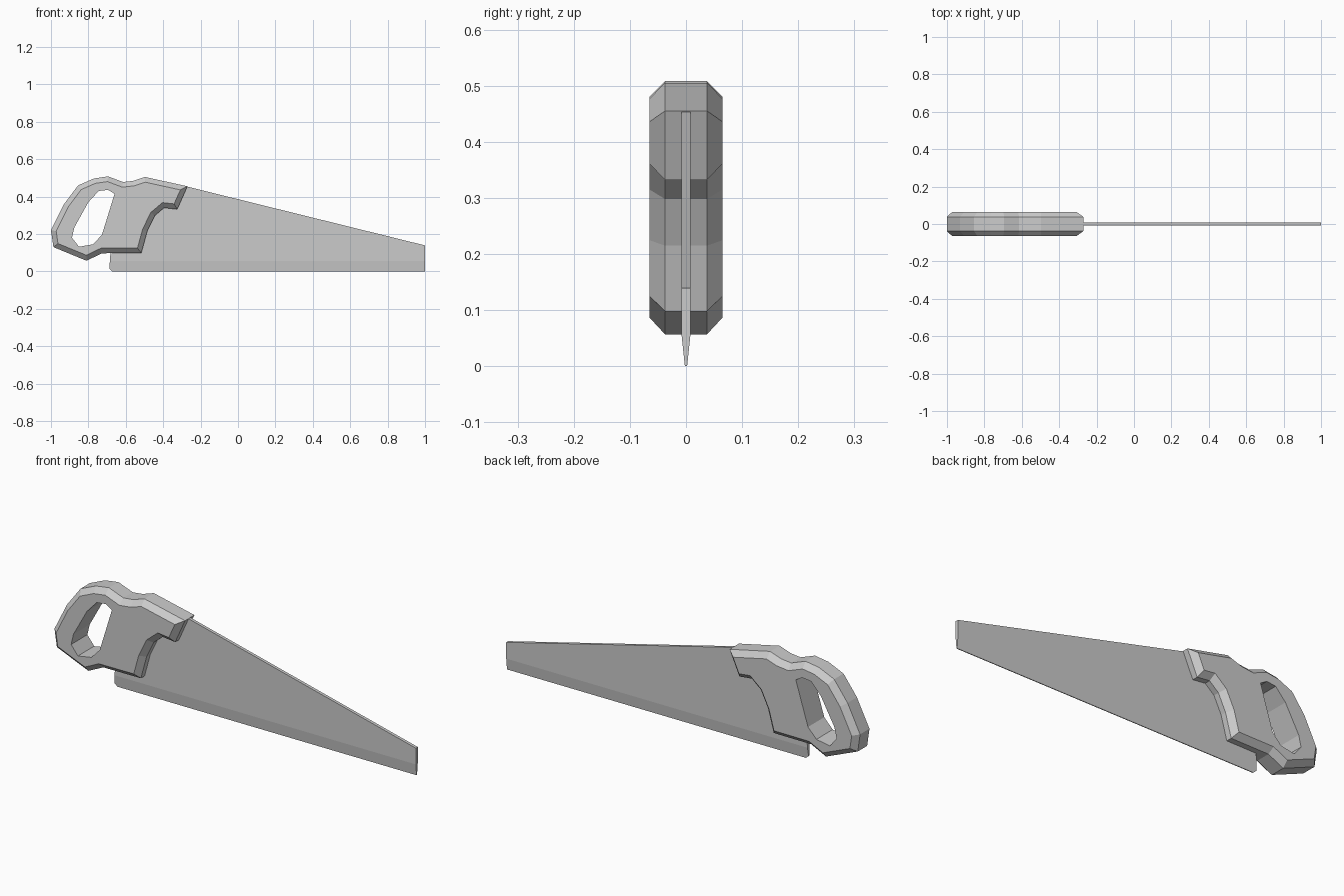
import bpy, bmesh
from mathutils import Vector

if "Cube" in bpy.data.objects:
    bpy.data.objects.remove(bpy.data.objects["Cube"])


def inset(pts, d):
    # mitred inward offset of a counter-clockwise outline
    out = []
    for i, p in enumerate(pts):
        a, p, b = Vector(pts[i - 1]), Vector(p), Vector(pts[(i + 1) % len(pts)])
        u, v = (p - a).normalized(), (b - p).normalized()
        n1, n2 = Vector((-u.y, u.x)), Vector((-v.y, v.x))
        out.append(p + (n1 + n2) * d / (1 + n1.dot(n2)))
    return out


def ring(bm, pts, y):
    return [bm.verts.new((p[0], y, p[1])) for p in pts]


def bridge(bm, r1, r2):
    n = len(r1)
    for i in range(n):
        j = (i + 1) % n
        bm.faces.new((r1[i], r1[j], r2[j], r2[i]))


def fill(bm, *rings):
    edges = []
    for r in rings:
        for i in range(len(r)):
            e = bm.edges.get((r[i - 1], r[i]))
            edges.append(e or bm.edges.new((r[i - 1], r[i])))
    bmesh.ops.triangle_fill(bm, use_beauty=True, edges=edges)


def finish(bm, name):
    bmesh.ops.recalc_face_normals(bm, faces=bm.faces[:])
    me = bpy.data.meshes.new(name)
    bm.to_mesh(me)
    bm.free()
    ob = bpy.data.objects.new(name, me)
    bpy.context.collection.objects.link(ob)
    return ob


# Handle: chamfered outline with a grip hole
outline = [(-.27, .455), (-.497, .505), (-.56, .484), (-.615, .478), (-.695, .508),
           (-.77, .497), (-.855, .46), (-.93, .36), (-1, .22), (-.987, .13),
           (-.81, .057), (-.727, .097), (-.517, .098), (-.485, .215), (-.445, .298),
           (-.395, .340), (-.325, .332)]
hole = [(-.66, .415), (-.70, .285), (-.728, .195), (-.775, .145), (-.85, .132),
        (-.888, .18), (-.875, .235), (-.80, .37), (-.745, .43), (-.695, .436)]
inner = inset(outline, .027)
bm = bmesh.new()
outer_rings = [ring(bm, p, y) for p, y in
               ((inner, -.065), (outline, -.0375), (outline, .0375), (inner, .065))]
hole_rings = [ring(bm, hole, y) for y in (-.065, .065)]
for a, b in zip(outer_rings, outer_rings[1:]):
    bridge(bm, a, b)
bridge(bm, *hole_rings)
fill(bm, outer_rings[0], hole_rings[0])
fill(bm, outer_rings[-1], hole_rings[1])
finish(bm, "handle")

# Blade: thin plate, tapering to the cutting edge
t, e, taper = .008, .002, .057
bm = bmesh.new()
plate = [(-.685, taper), (1, taper), (1, .139), (-.27, .453), (-.60, .42), (-.675, .2)]
edge = [(-.672, 0), (1, 0)]
front, back = ring(bm, plate, -t), ring(bm, plate, t)
f_edge, b_edge = ring(bm, edge, -e), ring(bm, edge, e)
f_heel, b_heel = ring(bm, [(-.688, .014)], -.0035)[0], ring(bm, [(-.688, .014)], .0035)[0]
loop_f = [f_heel] + f_edge + front[1:] + [front[0]]
loop_b = [b_heel] + b_edge + back[1:] + [back[0]]
bridge(bm, loop_f, loop_b)
for r, ed, h in ((front, f_edge, f_heel), (back, b_edge, b_heel)):
    fill(bm, r)
    fill(bm, [r[0], h, ed[0], ed[1], r[1]])
finish(bm, "blade")
